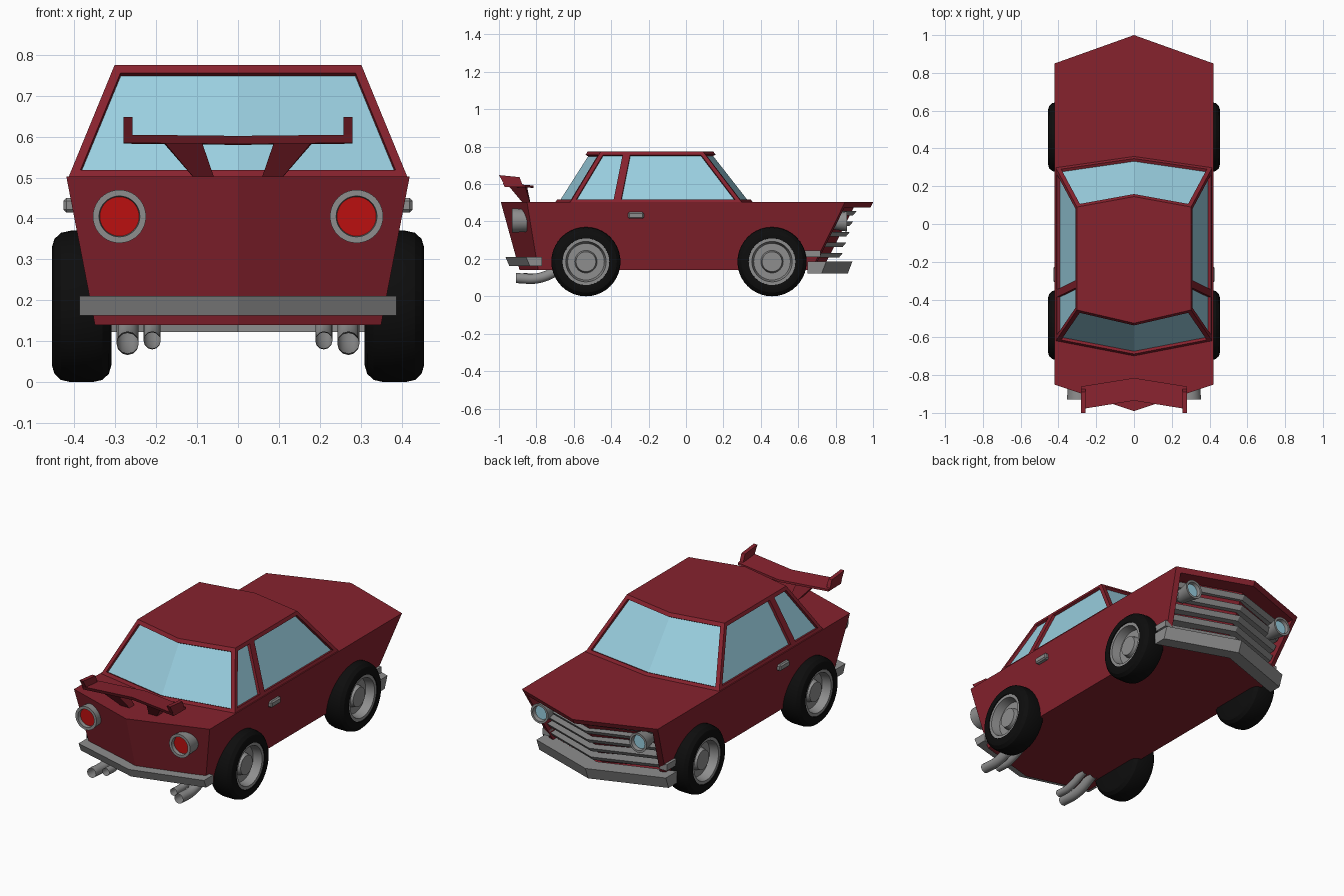
import bpy, bmesh, math
from mathutils import Vector

if "Cube" in bpy.data.objects:
    bpy.data.objects.remove(bpy.data.objects["Cube"])


def material(name, rgb):
    m = bpy.data.materials.new(name)
    m.diffuse_color = (*rgb, 1)
    m.use_nodes = True
    m.node_tree.nodes["Principled BSDF"].inputs["Base Color"].default_value = m.diffuse_color
    return m


RED = material("body red", (0.24, 0.016, 0.027))
GLASS = material("window blue", (0.32, 0.62, 0.74))
GRAY = material("metal gray", (0.27, 0.27, 0.27))
BLACK = material("tyre black", (0.004, 0.004, 0.004))
LAMP = material("tail lamp red", (0.5, 0.005, 0.005))


def finish(name, bm, *mats):
    bmesh.ops.recalc_face_normals(bm, faces=bm.faces)
    me = bpy.data.meshes.new(name)
    bm.to_mesh(me)
    bm.free()
    ob = bpy.data.objects.new(name, me)
    bpy.context.collection.objects.link(ob)
    for m in mats:
        me.materials.append(m)
    return ob


def loft(rings):
    """Closed solid through rings of equal point count; returns bmesh and side faces."""
    bm = bmesh.new()
    vs = [[bm.verts.new(p) for p in r] for r in rings]
    n = len(rings[0])
    sides = [bm.faces.new((a[i], a[(i + 1) % n], b[(i + 1) % n], b[i]))
             for a, b in zip(vs, vs[1:]) for i in range(n)]
    bm.faces.new(vs[0][::-1])
    bm.faces.new(vs[-1])
    bmesh.ops.recalc_face_normals(bm, faces=bm.faces)
    return bm, sides


def recess(bm, faces, border, move, mat=0):
    """Inset a group of faces and push the middle inward."""
    bmesh.ops.inset_region(bm, faces=faces, thickness=border, use_even_offset=True)
    bmesh.ops.inset_region(bm, faces=faces, thickness=0.001, use_even_offset=True)
    for v in {v for f in faces for v in f.verts}:
        v.co += Vector(move)
    for f in faces:
        f.material_index = mat


def vbar(name, w, profile, sweep, mat, lift=0):
    """Bar across the car with a (y, z) section, bent back at both ends."""
    rings = [[(x, y + (sweep if x else 0), z + (lift if x else 0)) for y, z in profile]
             for x in (-w, 0, w)]
    return finish(name, loft(rings)[0], mat)


def lathe(name, profile, loc, rot, mats, segs=40):
    """Revolve (radius, height) points; the last segment takes the last material."""
    bm = bmesh.new()
    rings = [[bm.verts.new((r * math.cos(2 * math.pi * i / segs),
                            r * math.sin(2 * math.pi * i / segs), h))
              for i in range(segs)] for r, h in profile]
    for k, (a, b) in enumerate(zip(rings, rings[1:])):
        for i in range(segs):
            j = (i + 1) % segs
            f = bm.faces.new((a[i], a[j], b[j], b[i]))
            f.material_index = len(mats) - 1 if k == len(rings) - 2 else 0
    bmesh.ops.remove_doubles(bm, verts=bm.verts, dist=1e-5)
    ob = finish(name, bm, *mats)
    ob.location, ob.rotation_euler = loc, rot
    round_parts.append(ob)
    return ob


def ring(z, half):
    """Mirror a right-side outline (front centre to rear centre) into a full loop."""
    left = [(-x, y) for x, y in half[::-1] if x]
    return [(x, y, z) for x, y in half + left]


round_parts = []

# Body hull with pointed nose and tail, and a recessed grille opening
bm, s = loft([ring(0.14, [(0, 0.82), (0.35, 0.67), (0.35, -0.79), (0, -0.89)]),
              ring(0.503, [(0, 1.0), (0.42, 0.85), (0.42, -0.85), (0, -0.99)])])
recess(bm, [s[0], s[5]], 0.03, (0, -0.09, 0))
finish("body", bm, RED)

# Cabin with inset windows
bm, s = loft([ring(0.5, [(0, 0.36), (0.415, 0.30), (0.415, -0.37), (0.415, -0.62), (0, -0.70)]),
              ring(0.775, [(0, 0.145), (0.302, 0.09), (0.302, -0.315), (0.302, -0.455), (0, -0.525)])])
d = 0.014
recess(bm, [s[0], s[7]], 0.022, (0, -d, -d / 2), 1)
recess(bm, [s[3], s[4]], 0.022, (0, d, -d / 2), 1)
for i, sx in ((1, -1), (2, -1), (5, 1), (6, 1)):
    recess(bm, [s[i]], 0.02, (sx * d, 0, -d / 3), 1)
finish("cabin", bm, RED, GLASS)

# Wheels
for y, end in ((0.46, "front"), (-0.535, "rear")):
    for sx, side in ((1, "right"), (-1, "left")):
        place = ((sx * 0.31, y, 0.185), (0, sx * math.pi / 2, 0))
        lathe(f"{end}_{side}_tyre",
              [(0, 0), (0.145, 0), (0.165, 0.006), (0.18, 0.022), (0.185, 0.045), (0.185, 0.1),
               (0.18, 0.123), (0.165, 0.139), (0.145, 0.145), (0.125, 0.143), (0.123, 0.08),
               (0, 0.08)], *place, [BLACK])
        lathe(f"{end}_{side}_rim",
              [(0, 0.06), (0.125, 0.06), (0.125, 0.138), (0.108, 0.138), (0.098, 0.09),
               (0.06, 0.09), (0.053, 0.118), (0, 0.118)], *place, [GRAY])

# Parts repeated on both sides
for sx, side in ((1, "right"), (-1, "left")):
    # Lamps
    lathe(f"{side}_tail_lamp",
          [(0, 0), (0.06, 0), (0.065, 0.08), (0.05, 0.08), (0.048, 0.06), (0, 0.06)],
          (sx * 0.29, -0.85, 0.405), (math.pi / 2, 0, 0), [GRAY, LAMP])
    lathe(f"{side}_headlamp",
          [(0, 0), (0.035, 0), (0.054, 0.11), (0.042, 0.11), (0.038, 0.09), (0, 0.09)],
          (sx * 0.305, 0.75, 0.40), (-math.pi / 2, 0, 0), [GRAY, GLASS])

    # Exhaust pipes with hollow ends
    for x, r, y, z in ((0.27, 0.027, -0.91, 0.097), (0.21, 0.021, -0.87, 0.103)):
        cu = bpy.data.curves.new("exhaust_pipe", 'CURVE')
        cu.dimensions, cu.bevel_depth, cu.bevel_resolution = '3D', r, 4
        sp = cu.splines.new('BEZIER')
        path = [(y, z), (-0.79, z), (-0.66, 0.15)]
        sp.bezier_points.add(len(path) - 1)
        for bp, (py, pz) in zip(sp.bezier_points, path):
            bp.co = (sx * x, py, pz)
            bp.handle_left_type = bp.handle_right_type = 'AUTO'
        cu.materials.append(GRAY)
        ob = bpy.data.objects.new(f"{side}_exhaust_pipe", cu)
        bpy.context.collection.objects.link(ob)

    # Door handle and front side marker
    for name, y0, y1, z0, z1, x0, x1 in (("door_handle", -0.31, -0.225, 0.415, 0.45, 0.39, 0.427),
                                         ("side_marker", 0.63, 0.72, 0.21, 0.245, 0.34, 0.385)):
        rings = [[(sx * x, y0, z0), (sx * x, y1, z0), (sx * x, y1, z1), (sx * x, y0, z1)]
                 for x in (x0, x1)]
        bm = loft(rings)[0]
        if name == "door_handle":
            bmesh.ops.bevel(bm, geom=bm.edges[:], offset=0.007, segments=1, affect='EDGES')
        finish(f"{side}_{name}", bm, GRAY)

    # Spoiler strut and end plate
    strut = [[(sx * 0.055, -0.83, 0.49), (sx * 0.10, -0.83, 0.49),
              (sx * 0.10, -0.865, 0.49), (sx * 0.055, -0.865, 0.49)],
             [(sx * 0.09, -0.85, 0.588), (sx * 0.185, -0.86, 0.588),
              (sx * 0.185, -0.95, 0.592), (sx * 0.09, -0.94, 0.592)]]
    finish(f"{side}_spoiler_strut", loft(strut)[0], RED)
    plate = [[(sx * x, y, z) for y, z in ((-0.87, 0.585), (-0.89, 0.637), (-1.0, 0.648), (-0.97, 0.595))]
             for x in (0.258, 0.28)]
    finish(f"{side}_spoiler_end_plate", loft(plate)[0], RED)

# Spoiler wing
vbar("spoiler_wing", 0.28, [(-0.815, 0.58), (-0.815, 0.592), (-0.935, 0.602), (-0.925, 0.582)],
     -0.045, RED, 0.003)

# Grille bars
for i in range(5):
    z = 0.22 + 0.056 * i
    y = 0.915 - 0.33 * (0.45 - z)
    vbar(f"grille_bar_{i + 1}", 0.335 + 0.15 * (z - 0.22),
         [(y, z + 0.012), (y - 0.02, z - 0.012), (y - 0.1, z - 0.012), (y - 0.1, z + 0.012)],
         -0.12, GRAY)

# Bumpers
vbar("front_bumper", 0.40, [(0.89, 0.187), (0.865, 0.122), (0.79, 0.122), (0.79, 0.187)], -0.14, GRAY)
vbar("rear_bumper", 0.388, [(-0.965, 0.21), (-0.945, 0.163), (-0.88, 0.163), (-0.88, 0.21)], 0.11, GRAY)

# Smooth the turned parts, keeping hard edges
bpy.ops.object.select_all(action='DESELECT')
for ob in round_parts:
    ob.select_set(True)
bpy.context.view_layer.objects.active = round_parts[0]
bpy.ops.object.shade_smooth_by_angle(angle=math.radians(30))
